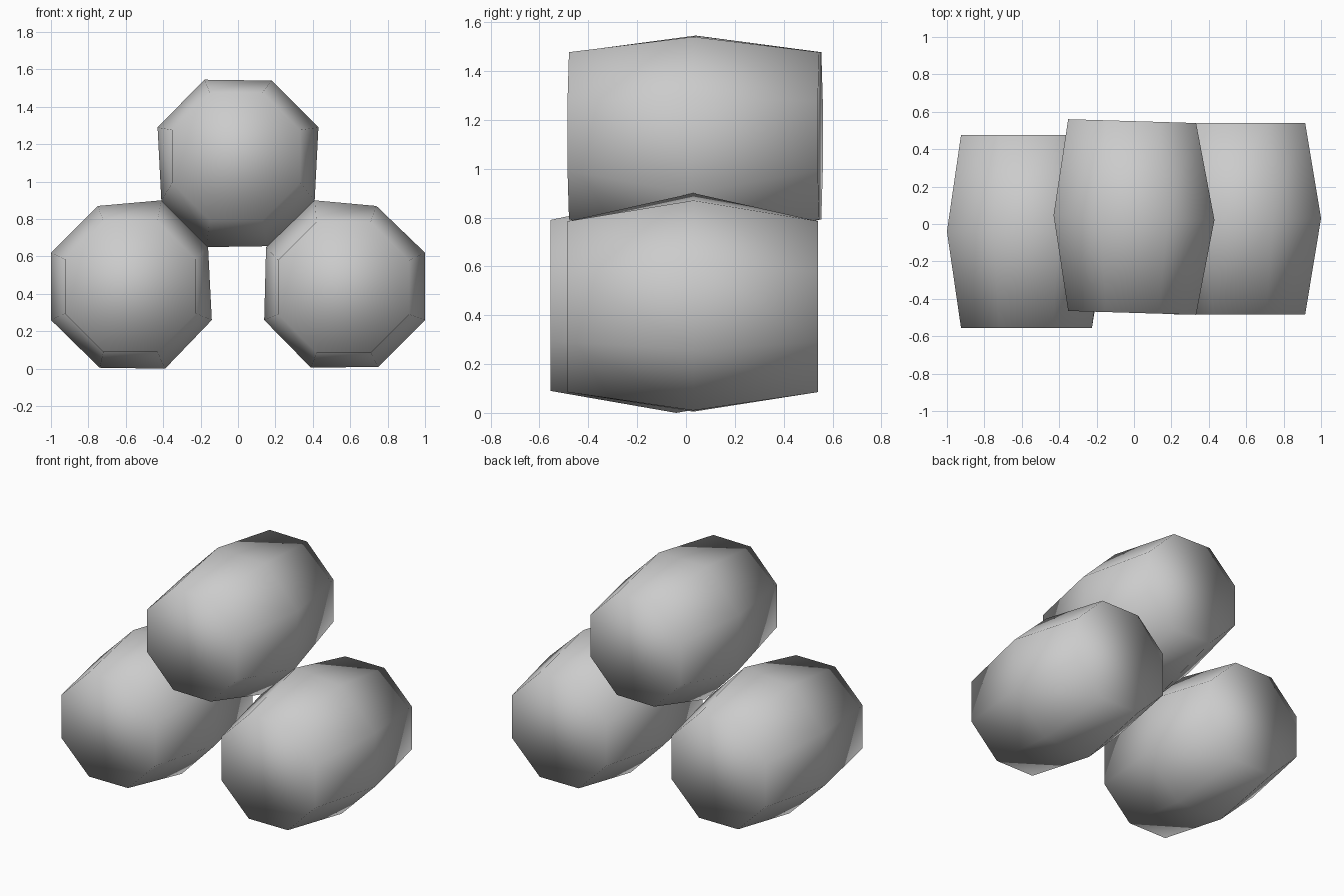
import bpy
import math

cube = bpy.data.objects.get("Cube")
if cube:
    bpy.data.objects.remove(cube, do_unlink=True)

grey = bpy.data.materials.new("grey")
grey.use_nodes = True
colour = (0.6, 0.6, 0.6, 1)
grey.diffuse_color = colour
grey.node_tree.nodes["Principled BSDF"].inputs["Base Color"].default_value = colour


def barrel(name, belly, centre, apothem, ends, skew=0.0):
    """Eight-sided barrel along y: two smaller end rings and a hand-cut belly."""
    cx, cz = centre
    front, middle, back = ends
    radius = apothem / math.cos(math.pi / 8)
    rim = [(cx + radius * math.cos(math.pi / 8 + i * math.pi / 4),
            cz + radius * math.sin(math.pi / 8 + i * math.pi / 4)) for i in range(8)]
    rings = [(rim, front), (belly, middle), (rim, back)]
    verts = [(x, y + skew * (x - cx), z) for ring, y in rings for x, z in ring]
    # End caps, then the side panels
    faces = [tuple(range(7, -1, -1)), tuple(range(16, 24))]
    for r in (0, 8):
        for i in range(8):
            j = (i + 1) % 8
            faces.append((r + i, r + j, r + 8 + j, r + 8 + i))
    mesh = bpy.data.meshes.new(name)
    mesh.from_pydata(verts, [], [f[::-1] for f in faces])
    mesh.update()
    mesh.materials.append(grey)
    mesh.shade_smooth()
    # Caps and panels face outward
    if mesh.polygons[0].normal.y > 0:
        mesh.flip_normals()
    obj = bpy.data.objects.new(name, mesh)
    bpy.context.collection.objects.link(obj)
    return obj


# Belly outlines run anticlockwise in x and z from the upper outer corner
left_belly = [(1, .62), (.74, .87), (.41, .9), (.15, .65),
              (.14, .26), (.39, .005), (.75, .01), (1, .26)]
right_belly = [(-.16, .65), (-.41, .9), (-.75, .87), (-1, .62),
               (-1, .26), (-.74, .005), (-.39, 0), (-.14, .26)]
top_belly = [(.43, 1.29), (.18, 1.54), (-.18, 1.545), (-.43, 1.29),
             (-.41, .9), (-.17, .65), (.16, .655), (.41, .9)]

barrel("left_barrel", left_belly, (.565, .435), .35, (-.485, .03, .54))
barrel("right_barrel", right_belly, (-.575, .44), .35, (-.555, -.04, .475))
barrel("top_barrel", top_belly, (-.01, 1.135), .342, (-.475, .035, .55), -.03)
